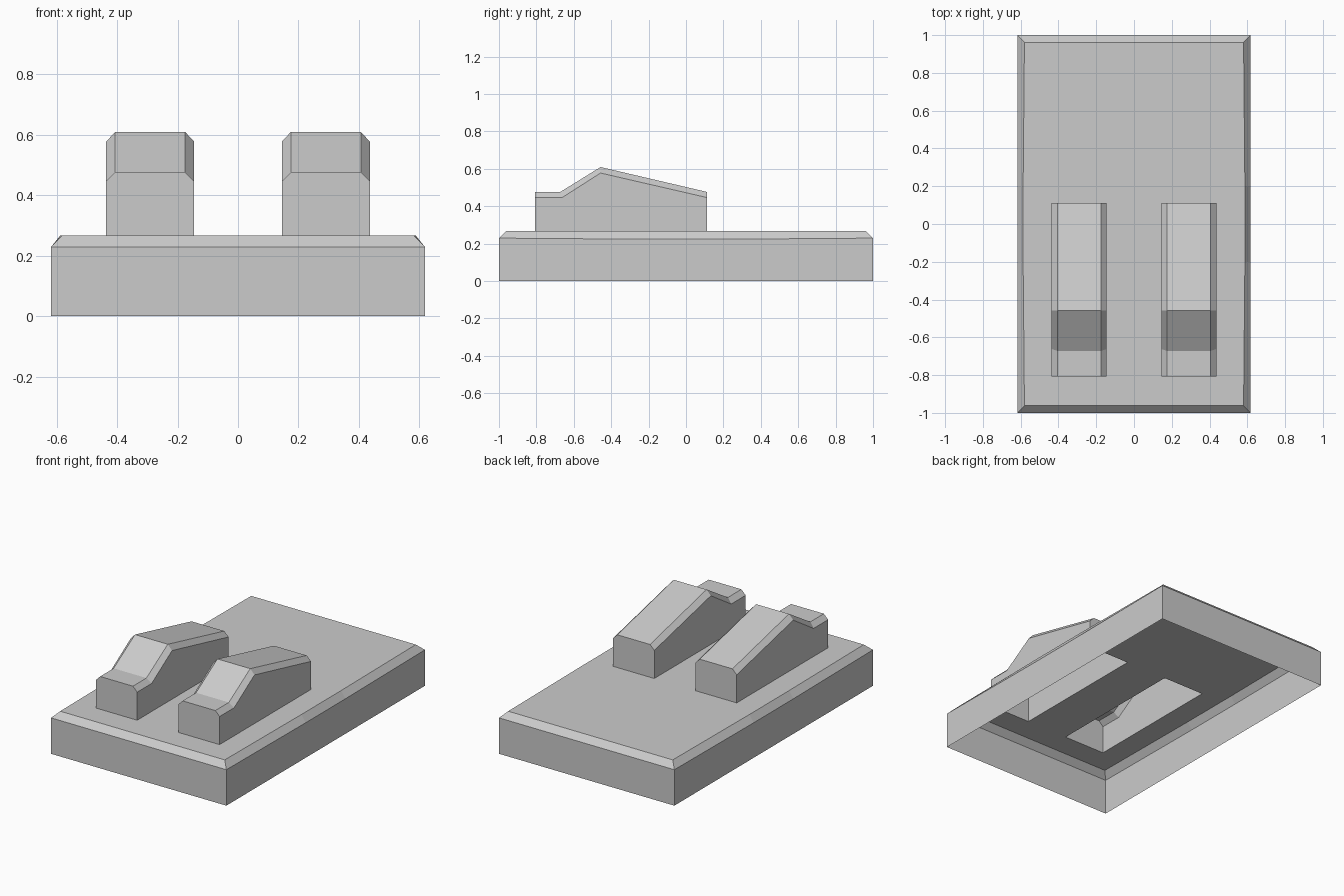
import bpy, bmesh

if "Cube" in bpy.data.objects:
    bpy.data.objects.remove(bpy.data.objects["Cube"])

TOP = 0.267                # height of the base plate
X0, X1 = 0.145, 0.436      # rocker side walls
Y0, Y1 = -0.808, 0.112     # rocker ends


def finish(bm, name):
    """Orient the open shell outwards and create an object from it."""
    bmesh.ops.recalc_face_normals(bm, faces=bm.faces[:])
    bm.normal_update()
    if max(bm.faces, key=lambda f: f.calc_center_median().z).normal.z < 0:
        bmesh.ops.reverse_faces(bm, faces=bm.faces[:])
    mesh = bpy.data.meshes.new(name)
    bm.to_mesh(mesh)
    bm.free()
    obj = bpy.data.objects.new(name, mesh)
    bpy.context.collection.objects.link(obj)
    return obj


def ring(bm, points):
    return [bm.verts.new(p) for p in points]


def bridge(bm, a, b, closed=True):
    n = len(a)
    for i in range(n if closed else n - 1):
        j = (i + 1) % n
        bm.faces.new((a[i], a[j], b[j], b[i]))


def plate_ring(bm, x, y, z, bulge=0.0, dip=0.0):
    """Rectangle with two extra points along each long side."""
    m, zm = 0.2, z - dip
    return ring(bm, [(-x, -y, z), (x, -y, z), (x + bulge, -m, zm), (x + bulge, m, zm),
                     (x, y, z), (-x, y, z), (-x - bulge, m, zm), (-x - bulge, -m, zm)])


# Base: hollow tray, open below, chamfered rim, openings under the rockers
bm = bmesh.new()
low = plate_ring(bm, 0.618, 1.0, 0)
mid = plate_ring(bm, 0.618, 1.0, 0.229, dip=0.006)
rim = plate_ring(bm, 0.58, 0.962, TOP, bulge=0.007)
bridge(bm, low, mid)
bridge(bm, mid, rim)
edges = [bm.edges.get((rim[i], rim[(i + 1) % 8])) for i in range(8)]
for s in (-1, 1):
    hole = ring(bm, [(s * x, y, TOP) for x, y in ((X0, Y0), (X1, Y0), (X1, Y1), (X0, Y1))])
    edges += [bm.edges.new((hole[i], hole[(i + 1) % 4])) for i in range(4)]
bmesh.ops.triangle_fill(bm, use_beauty=True, edges=edges, normal=(0, 0, 1))
finish(bm, "base_plate")

# Rockers: hollow humps with chamfered long edges
C = 0.03
crest = [(Y0, 0.476), (-0.672, 0.476), (-0.457, 0.609), (Y1, 0.476)]
shoulder = [(Y0, 0.446), (-0.662, 0.446), (-0.457, 0.577), (Y1, 0.446)]


def rocker(name, side):
    bm = bmesh.new()
    rails = []
    for x, line in ((X0, [(y, TOP) for y, z in shoulder]), (X0, shoulder), (X0 + C, crest),
                    (X1 - C, crest), (X1, shoulder), (X1, [(y, TOP) for y, z in shoulder])):
        rails.append(ring(bm, [(side * x, y, z) for y, z in line]))
    for a, b in zip(rails, rails[1:]):
        bridge(bm, a, b, closed=False)
    for end in (0, -1):
        bm.faces.new([r[end] for r in rails])
    finish(bm, name)


rocker("left_rocker", -1)
rocker("right_rocker", 1)
